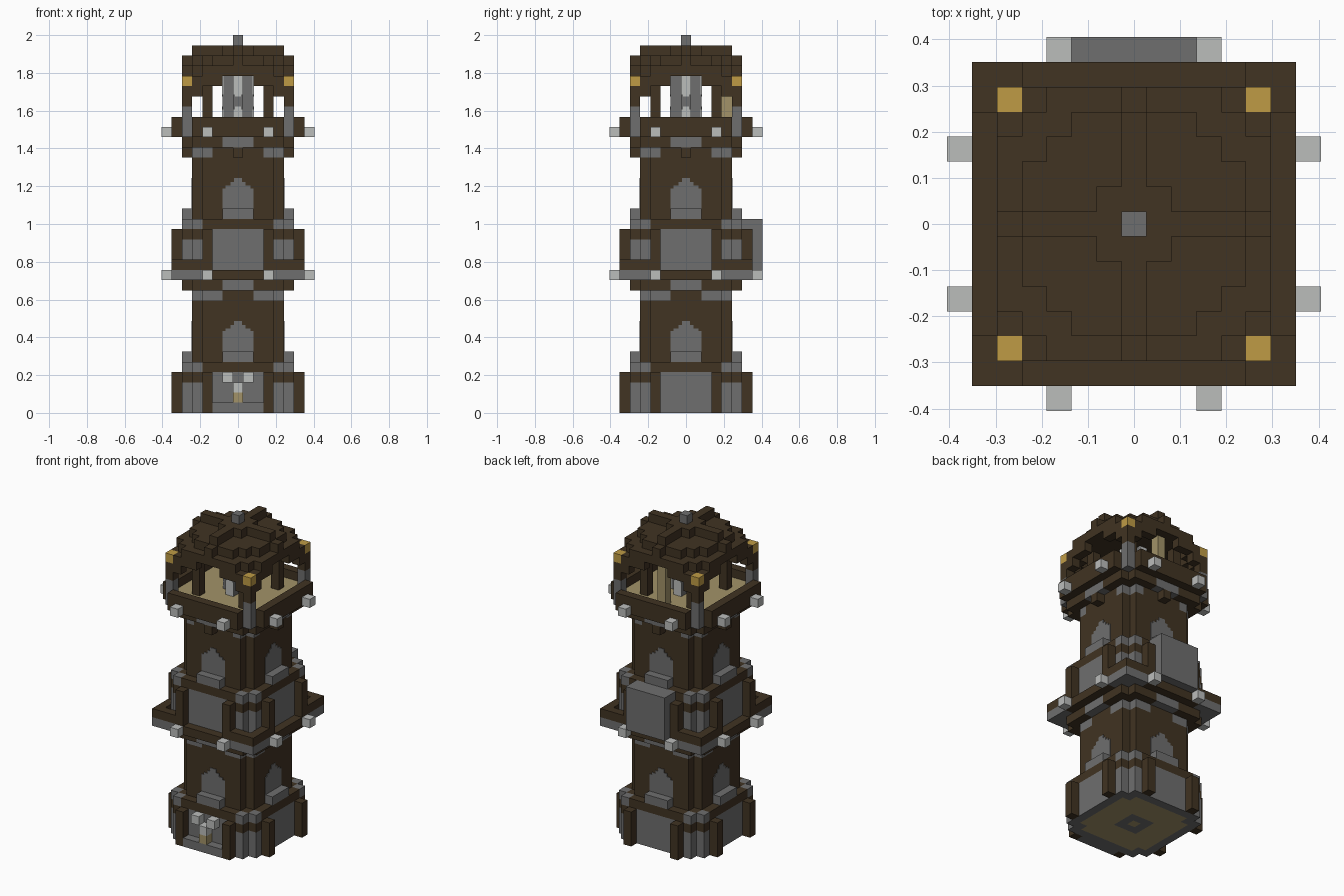
import bpy, bmesh
from mathutils import Vector, Matrix

cube = bpy.data.objects.get("Cube")
if cube:
    bpy.data.objects.remove(cube)

V = 2 / 37      # edge of one block
R = range(-7, 8)

COLOURS = {
    "dark_wood": (0.052, 0.033, 0.016),
    "stone": (0.156, 0.156, 0.156),
    "pale_stone": (0.50, 0.51, 0.50),
    "gold": (0.52, 0.33, 0.06),
    "plank": (0.36, 0.29, 0.14),
}
MATS = {}
for name, rgb in COLOURS.items():
    m = bpy.data.materials.new(name)
    m.use_nodes = True
    m.diffuse_color = (*rgb, 1)
    m.node_tree.nodes["Principled BSDF"].inputs["Base Color"].default_value = (*rgb, 1)
    MATS[name] = m
ORDER = list(COLOURS)

cells = {}      # block position -> (part, colour)


def ring_add(part, colour, levels, rule):
    """Fill blocks on all four sides; rule gets the larger and smaller |offset|."""
    for z in levels:
        for x in R:
            for y in R:
                a, b = max(abs(x), abs(y)), min(abs(x), abs(y))
                if rule(a, b):
                    cells[x, y, z] = (part, colour)


def box_add(part, colour, xs, ys, zs):
    for x in xs:
        for y in ys:
            for z in zs:
                cells[x, y, z] = (part, colour)


def octagon(r):
    return lambda a, b: a < r or (a == r and b < r)


# Tower shaft with stone brackets under each gallery
ring_add("shaft", "dark_wood", range(5, 27), octagon(4))
ring_add("shaft", "stone", [11], lambda a, b: a <= 4 and 2 <= b < 4)
ring_add("shaft", "stone", [25], lambda a, b: a <= 4 and b == 3)

# Two matching storeys: walls, posts, ledge and window sills
for name, base in (("lower", 0), ("upper", 14)):
    ring_add(name + "_walls", "stone", range(base, base + 3), octagon(5))
    ring_add(name + "_walls", "stone", [base + 3], octagon(5))
    ring_add(name + "_walls", "dark_wood", [base + 3], lambda a, b: a == 5 and b == 4)
    ring_add(name + "_posts", "dark_wood", range(base, base + 4), lambda a, b: a == 6 and b == 3)
    ring_add(name + "_ledge", "dark_wood", [base + 4], octagon(5))
    ring_add(name + "_ledge", "stone", [base + 4], lambda a, b: a == 5 and b == 4)
    ring_add(name + "_sills", "stone", [base + 5], lambda a, b: a == 5 and b <= 1)

# Ground floor boards
ring_add("ground_floor", "plank", [0], octagon(4))
ring_add("ground_floor", "stone", [0], lambda a, b: a == 1)

# Doorstep and entrance ornament
box_add("doorstep", "stone", range(-2, 3), [-6], [0])
box_add("door_ornament", "plank", [0], [-6], [1])
box_add("door_ornament", "pale_stone", [0], [-6], [2])
box_add("door_ornament", "pale_stone", [-1, 1], [-6], [3])

# Middle gallery
ring_add("gallery_support", "dark_wood", [12], octagon(5))
ring_add("gallery_support", "stone", [12], lambda a, b: a == 5 and b <= 1)
ring_add("gallery_floor", "dark_wood", [13], lambda a, b: a <= 6)
ring_add("gallery_floor", "stone", [13], lambda a, b: 4 <= b and a <= 6)
ring_add("gallery_rail", "dark_wood", [14], lambda a, b: a == 6 and b >= 3)
box_add("rear_bay", "stone", range(-2, 3), [6, 7], range(14, 19))

# Top balcony
ring_add("balcony_knobs", "dark_wood", [25], lambda a, b: a == 5 and b == 0)
ring_add("balcony_support", "dark_wood", [26], octagon(5))
ring_add("balcony_support", "stone", [26], lambda a, b: a == 5 and b <= 1)
ring_add("balcony_floor", "plank", [27], octagon(5))
ring_add("balcony_rail", "dark_wood", [27, 28], lambda a, b: a == 6 and b <= 4)

# Pale beam ends on both galleries
ring_add("beam_ends", "pale_stone", [13, 27], lambda a, b: a == 7 and b == 3)

# Corner posts with gold caps
corner = lambda a, b: a == b == 5
ring_add("corner_posts", "stone", range(27, 30), corner)
ring_add("corner_posts", "dark_wood", [30, 31], corner)
ring_add("corner_caps", "gold", [32], corner)

# Lookout room: pillars, central column and ladder plank
ring_add("pillars", "dark_wood", range(28, 33), lambda a, b: a == b == 3)
ring_add("central_column", "stone", range(28, 33), lambda a, b: a + b <= 1)
box_add("ladder_plank", "plank", [0], [4], range(28, 33))

# Stepped roof with cross ridges and finial
ring_add("roof_arches", "dark_wood", [31], lambda a, b: a == 5 and b == 4)
ring_add("roof_arches", "dark_wood", [32], lambda a, b: (a == 5 and 2 <= b < 5) or a == b == 4)
ring_add("roof", "dark_wood", [33], lambda a, b: (a <= 5 and b <= 3) or a == b == 4)
ring_add("roof", "dark_wood", [34], lambda a, b: (a <= 4 and b <= 2) or a == b == 3 or (a == 5 and b == 0))
ring_add("roof_ridges", "dark_wood", [35], lambda a, b: a <= 1 or (a <= 4 and b == 0))
box_add("finial", "stone", [0], [0], [36])


def finish(name, bm):
    mesh = bpy.data.meshes.new(name)
    bm.to_mesh(mesh)
    bm.free()
    for key in ORDER:
        mesh.materials.append(MATS[key])
    obj = bpy.data.objects.new(name, mesh)
    bpy.context.collection.objects.link(obj)


# Outer skin of the blocks, one object per part
DIRS = [Vector(d) for d in ((1, 0, 0), (-1, 0, 0), (0, 1, 0), (0, -1, 0), (0, 0, 1), (0, 0, -1))]
for part in sorted({p for p, c in cells.values()}):
    bm = bmesh.new()
    for (x, y, z), (p, colour) in cells.items():
        if p != part:
            continue
        centre = Vector((x, y, z + 0.5))
        for d in DIRS:
            if (x + int(d.x), y + int(d.y), z + int(d.z)) in cells:
                continue
            u = Vector((d.y, d.z, d.x))
            w = d.cross(u)
            corners = [centre + (d + u * i + w * j) / 2 for i, j in ((1, 1), (-1, 1), (-1, -1), (1, -1))]
            face = bm.faces.new([bm.verts.new(c * V) for c in corners])
            face.material_index = ORDER.index(colour)
    bmesh.ops.remove_doubles(bm, verts=bm.verts, dist=0.001)
    bmesh.ops.dissolve_limit(bm, angle_limit=0.01, verts=bm.verts, edges=bm.edges, delimit={'MATERIAL'})
    finish(part, bm)


def plates(name, colour, dist, strips):
    """Thin upright plates (half width, bottom, top) repeated on four sides."""
    bm = bmesh.new()
    for turn in range(4):
        rot = Matrix.Rotation(turn * 1.5707963, 4, 'Z')
        for half, low, high in strips:
            mat = rot @ Matrix.Translation((0, -dist * V, (low + high) / 2 * V))
            mat = mat @ Matrix.Diagonal((2 * half * V, 0.008, (high - low) * V, 1))
            bmesh.ops.create_cube(bm, size=1, matrix=mat)
    for f in bm.faces:
        f.material_index = ORDER.index(colour)
    finish(name, bm)


# Arched windows and pale column inlays
for name, base in (("lower_windows", 6), ("upper_windows", 20)):
    plates(name, "stone", 4.5, [(1.5, base, base + 2), (1.2, base + 2, base + 2.25),
                                (0.75, base + 2.25, base + 2.6), (0.4, base + 2.6, base + 3)])
plates("column_inlays", "pale_stone", 1.5,
       [(0.5, 31.2, 33), (0.3, 31, 31.2), (0.5, 28, 29.7), (0.3, 29.7, 30)])
